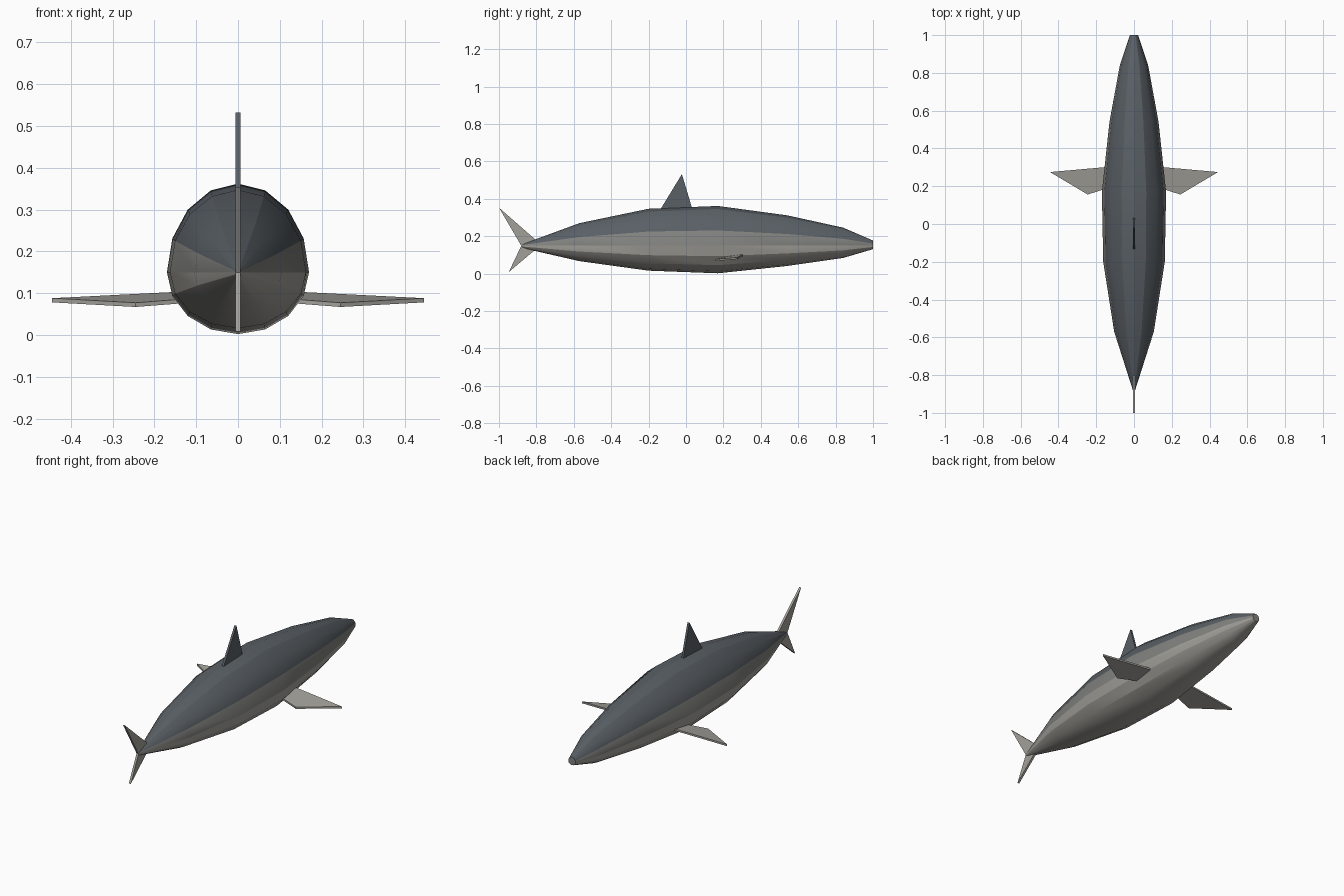
import bpy, bmesh
from math import sin, cos, pi, radians
from mathutils import Vector

if "Cube" in bpy.data.objects:
    bpy.data.objects.remove(bpy.data.objects["Cube"])


def material(name, rgb):
    m = bpy.data.materials.new(name)
    m.diffuse_color = (*rgb, 1)
    m.use_nodes = True
    m.node_tree.nodes["Principled BSDF"].inputs["Base Color"].default_value = m.diffuse_color
    return m


DARK = material("dark_back", (0.10, 0.115, 0.13))
MID = material("mid_flank", (0.22, 0.22, 0.21))
PALE = material("pale_belly", (0.36, 0.35, 0.32))


def finish(bm, name, mats):
    bmesh.ops.recalc_face_normals(bm, faces=bm.faces)
    mesh = bpy.data.meshes.new(name)
    bm.to_mesh(mesh)
    bm.free()
    for m in mats:
        mesh.materials.append(m)
    ob = bpy.data.objects.new(name, mesh)
    bpy.context.collection.objects.link(ob)
    return ob


def plate(name, outline, offset, mat):
    """Flat fin: an outline extruded by the offset vector."""
    bm = bmesh.new()
    face = bm.faces.new([bm.verts.new(p) for p in outline])
    ext = bmesh.ops.extrude_face_region(bm, geom=[face], use_keep_orig=True)
    moved = [v for v in ext["geom"] if isinstance(v, bmesh.types.BMVert)]
    bmesh.ops.translate(bm, verts=moved, vec=Vector(offset))
    return finish(bm, name, [mat])


def upright_fin(name, yz, mat, thick=0.012):
    return plate(name, [(-thick / 2, y, z) for y, z in yz], (thick, 0, 0), mat)


# Body: 16-sided rings, deeper above the midline than below
SIDES = 16
MIDLINE = 0.15
rings = [  # y, half width, height above midline, depth below midline
    (-0.88, 0.006, 0.006, 0.012),
    (-0.57, 0.105, 0.12, 0.083),
    (-0.20, 0.163, 0.197, 0.134),
    (0.17, 0.17, 0.212, 0.148),
    (0.54, 0.13, 0.162, 0.109),
    (0.84, 0.075, 0.096, 0.066),
    (1.00, 0.022, 0.027, 0.019),
]
bm = bmesh.new()
loops = []
for y, w, up, down in rings:
    loop = []
    for i in range(SIDES):
        a = 2 * pi * i / SIDES
        c = cos(a)
        loop.append(bm.verts.new((w * sin(a), y, MIDLINE + c * (up if c > 0 else down))))
    loops.append(loop)
for a, b in zip(loops, loops[1:]):
    for i in range(SIDES):
        j = (i + 1) % SIDES
        f = bm.faces.new((a[i], a[j], b[j], b[i]))
        height = cos(2 * pi * (i + 0.5) / SIDES)
        f.material_index = 0 if height > 0.3 else 1 if height > 0 else 2
for end in (loops[0], loops[-1]):
    bm.faces.new(end).material_index = 1
body = finish(bm, "body", [DARK, MID, PALE])
bpy.context.view_layer.objects.active = body
body.select_set(True)
bpy.ops.object.shade_smooth_by_angle(angle=radians(22))

# Dorsal fin
upright_fin("dorsal_fin", [(-0.142, 0.335), (-0.022, 0.532), (0.037, 0.335)], DARK)

# Tail fins
upright_fin("upper_tail_fin", [(-0.88, 0.148), (-1.0, 0.353), (-0.80, 0.178), (-0.77, 0.15)], PALE)
upright_fin("lower_tail_fin", [(-0.88, 0.15), (-0.77, 0.15), (-0.80, 0.133), (-0.948, 0.008)], PALE)

# Side fins, mirrored
for name, s in (("right_side_fin", 1), ("left_side_fin", -1)):
    plate(name, [(s * 0.13, 0.303, 0.104), (s * 0.445, 0.275, 0.088),
                 (s * 0.245, 0.156, 0.077), (s * 0.13, 0.193, 0.086)],
          (0, 0, -0.01), PALE)
